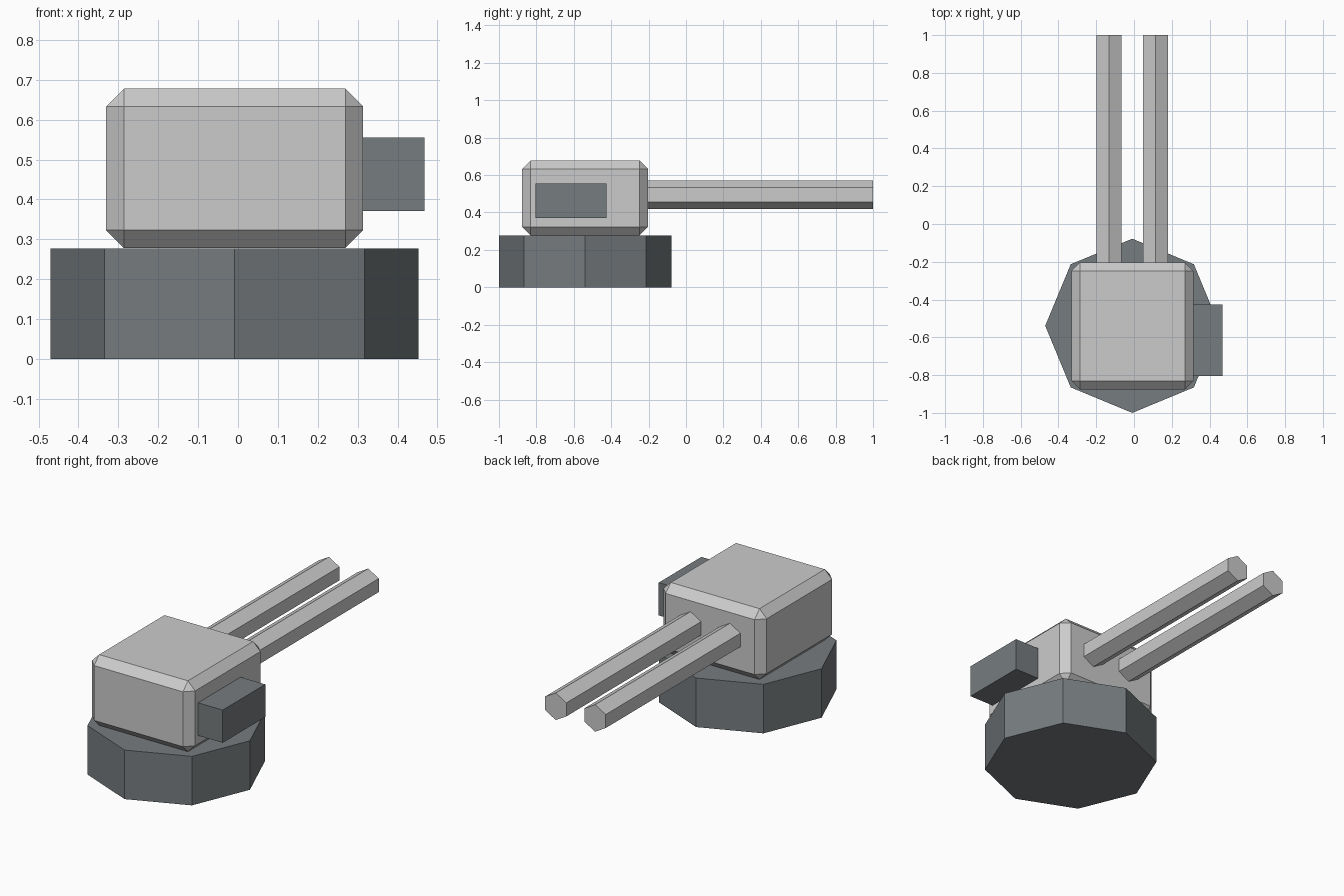
import bpy
import math

if "Cube" in bpy.data.objects:
    bpy.data.objects.remove(bpy.data.objects["Cube"])

CX, CY = -0.009, -0.539   # turret axis

dark = bpy.data.materials.new("dark_metal")
dark.diffuse_color = (0.18, 0.2, 0.21, 1)
dark.use_nodes = True
dark.node_tree.nodes["Principled BSDF"].inputs["Base Color"].default_value = dark.diffuse_color


def box(name, lo, hi):
    size = [b - a for a, b in zip(lo, hi)]
    centre = [(a + b) / 2 for a, b in zip(lo, hi)]
    bpy.ops.mesh.primitive_cube_add(size=1, location=centre)
    ob = bpy.context.object
    ob.name = name
    ob.scale = size
    bpy.ops.object.transform_apply(location=False, rotation=False, scale=True)
    return ob


def prism(name, sides, radius, depth, location, spin=0.0, along_y=False):
    rot = (math.pi / 2 if along_y else 0, 0, 0)
    bpy.ops.mesh.primitive_cylinder_add(vertices=sides, radius=radius, depth=depth)
    ob = bpy.context.object
    ob.name = name
    ob.rotation_euler = (0, 0, spin)
    bpy.ops.object.transform_apply(location=False, rotation=True, scale=False)
    ob.rotation_euler = rot
    ob.location = location
    return ob


# Octagonal pedestal, corners on the axes
base = prism("base", 8, 0.461, 0.277, (CX, CY, 0.1385))
base.data.materials.append(dark)

# Chamfered turret housing
body = box("turret_body", (-0.331, -0.876, 0.278), (0.314, -0.203, 0.678))
bevel = body.modifiers.new("chamfer", 'BEVEL')
bevel.width = 0.045
bevel.segments = 1

# Side-mounted box on the right
side = box("side_box", (0.312, -0.805, 0.371), (0.468, -0.425, 0.556))
side.data.materials.append(dark)

# Twin hexagonal barrels, corner up
for label, offset in (("left", -0.123), ("right", 0.123)):
    prism(label + "_barrel", 6, 0.0765, 1.205, (CX + offset, 0.3975, 0.495),
          along_y=True)
